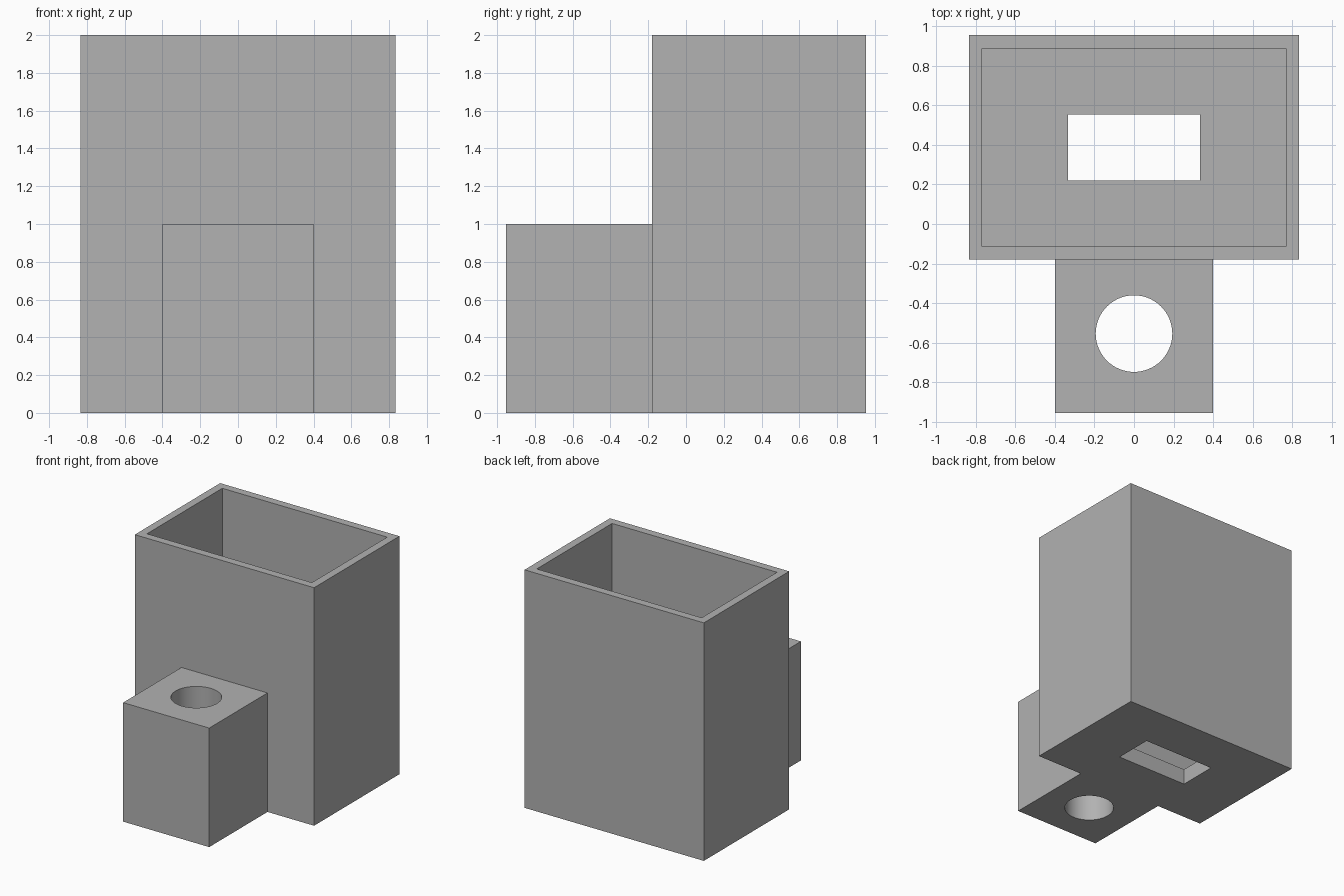
import bpy
import math

cube = bpy.data.objects.get("Cube")
if cube:
    bpy.data.objects.remove(cube, do_unlink=True)

U = 1 / 15  # wall thickness, the base unit of the design
BACK, FRONT = 14.3 * U, -14.3 * U
BODY_FRONT = BACK - 17 * U
BODY_Y = (BACK + BODY_FRONT) / 2

grey = bpy.data.materials.new("plain grey")
grey.use_nodes = True
grey.diffuse_color = (0.445, 0.445, 0.445, 1)
grey.node_tree.nodes["Principled BSDF"].inputs["Base Color"].default_value = grey.diffuse_color


def box(name, width, depth, y, z0, z1):
    bpy.ops.mesh.primitive_cube_add(size=1, location=(0, y, (z0 + z1) / 2))
    ob = bpy.context.object
    ob.name = name
    ob.scale = (width, depth, z1 - z0)
    bpy.ops.object.transform_apply(location=True, rotation=False, scale=True)
    ob.data.materials.append(grey)
    return ob


def combine(target, tool, operation):
    mod = target.modifiers.new(operation.title(), 'BOOLEAN')
    mod.operation = operation
    mod.solver = 'EXACT'
    mod.object = tool
    bpy.context.view_layer.objects.active = target
    bpy.ops.object.modifier_apply(modifier=mod.name)
    bpy.data.objects.remove(tool, do_unlink=True)


# Tall container with the lower socket block joined to its front
body = box("container_with_socket", 25 * U, 17 * U, BODY_Y, 0, 2)
combine(body, box("socket_block", 12 * U, 12 * U, FRONT + 6 * U, 0, 1), 'UNION')

# Open cavity and the slot through its floor
combine(body, box("cavity", 23 * U, 15 * U, BODY_Y, 2 * U, 2.2), 'DIFFERENCE')
combine(body, box("floor_slot", 10 * U, 5 * U, BODY_Y, -0.1, 0.4), 'DIFFERENCE')

# Round hole down through the socket block
bpy.ops.mesh.primitive_cylinder_add(vertices=64, radius=2.9 * U, depth=1.4,
                                    location=(0, FRONT + 6 * U, 0.5))
bore = bpy.context.object
bore.data.materials.append(grey)
combine(body, bore, 'DIFFERENCE')

bpy.ops.object.select_all(action='DESELECT')
body.select_set(True)
bpy.context.view_layer.objects.active = body
bpy.ops.object.shade_smooth_by_angle(angle=math.radians(30))
